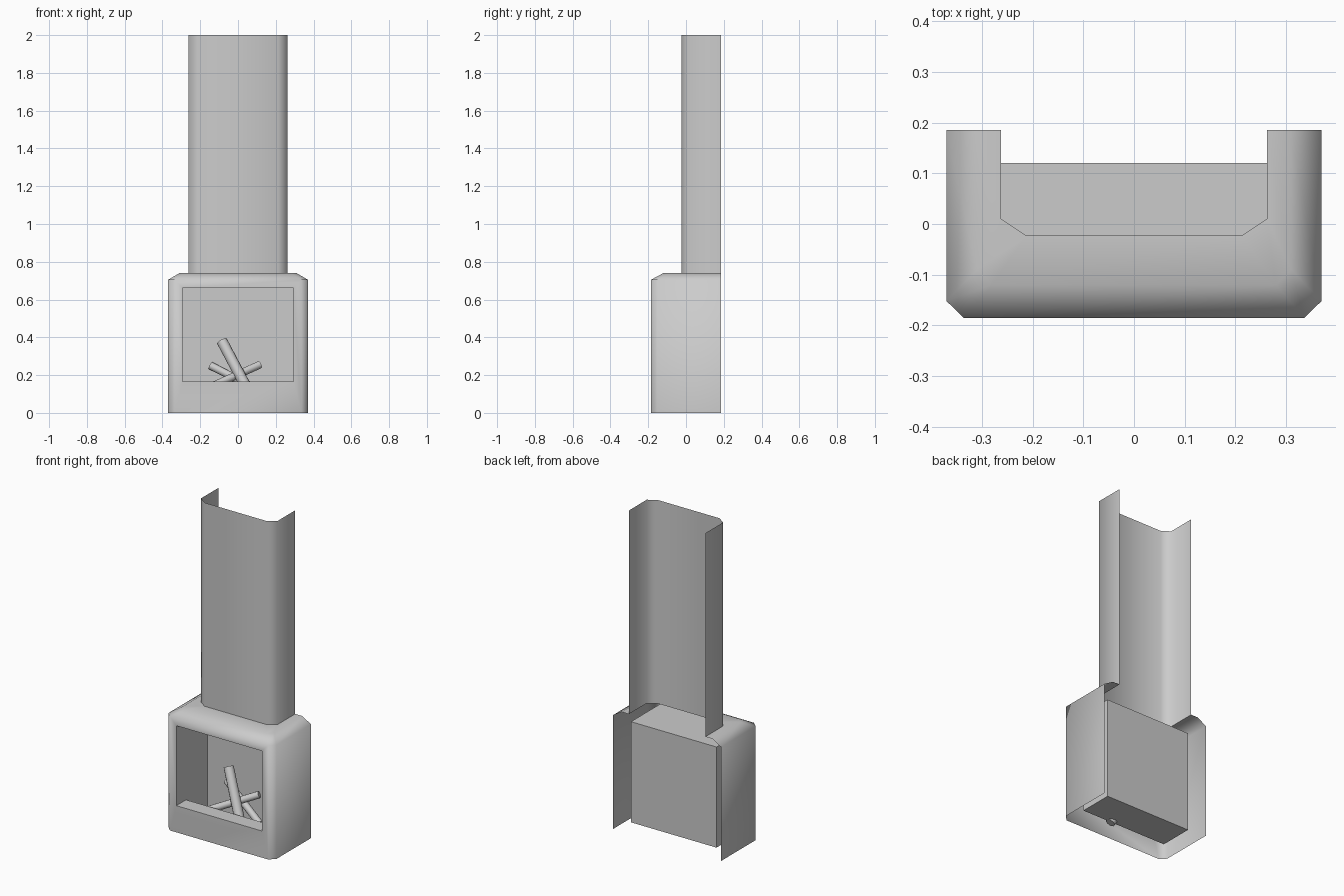
import bpy, bmesh, math
from mathutils import Vector

if "Cube" in bpy.data.objects:
    bpy.data.objects.remove(bpy.data.objects["Cube"])


def make_object(name, bm, smooth_angle=None):
    mesh = bpy.data.meshes.new(name)
    bm.to_mesh(mesh)
    bm.free()
    obj = bpy.data.objects.new(name, mesh)
    bpy.context.collection.objects.link(obj)
    if smooth_angle:
        bpy.ops.object.select_all(action='DESELECT')
        obj.select_set(True)
        bpy.context.view_layer.objects.active = obj
        bpy.ops.object.shade_smooth_by_angle(angle=math.radians(smooth_angle))
    return obj


def ring(bm, half, z):
    """U-shaped outline, open at the back, mirrored from its left half."""
    pts = [(-x, y) for x, y in half] + [(x, y) for x, y in reversed(half)]
    return [bm.verts.new((x, y, z)) for x, y in pts]


BACK, FRONT = 0.185, -0.185
HX, SILL, HEAD = 0.293, 0.165, 0.66   # fire opening

# Mantel and chimney breast: one open-backed shell lofted through rings
bm = bmesh.new()
body = [(0.37, BACK), (0.37, -0.152), (0.336, FRONT)]
shoulder = [(0.31, BACK), (0.31, -0.09), (0.28, -0.12)]
flue = [(0.262, BACK), (0.262, 0.01), (0.212, -0.023)]
rings = [ring(bm, h, z) for h, z in
         ((body, 0), (body, 0.705), (shoulder, 0.74), (flue, 0.74), (flue, 2.0))]
for level, (lo, hi) in enumerate(zip(rings, rings[1:])):
    for i in range(5):
        quad = [lo[i], lo[i + 1], hi[i + 1], hi[i]]
        if level == 0 and i == 2:
            # front panel is a frame around the fire opening
            hole = [bm.verts.new((x, FRONT, z)) for x, z in
                    ((-HX, SILL), (HX, SILL), (HX, HEAD), (-HX, HEAD))]
            for k in range(4):
                n = (k + 1) % 4
                bm.faces.new((quad[k], quad[n], hole[n], hole[k]))
        else:
            bm.faces.new(quad)
make_object("fireplace_shell", bm, 65)

# Firebox: side profile with a sill step, extruded across the opening
bm = bmesh.new()
profile = [(FRONT, SILL), (-0.09, SILL), (-0.09, 0.037),
           (0.12, 0.037), (0.12, HEAD), (FRONT, HEAD)]
left, right = ([bm.verts.new((x, y, z)) for y, z in profile] for x in (-HX, HX))
for i in range(5):
    bm.faces.new((left[i], right[i], right[i + 1], left[i + 1]))
bm.faces.new(left)
bm.faces.new(right[::-1])
make_object("firebox", bm)


# Logs leaning together
def log(name, a, b, radius):
    a, b = Vector(a), Vector(b)
    bm = bmesh.new()
    bmesh.ops.create_cone(bm, cap_ends=True, segments=12, radius1=radius,
                          radius2=radius, depth=(b - a).length)
    bm.transform(Vector((0, 0, 1)).rotation_difference(b - a).to_matrix().to_4x4())
    bmesh.ops.translate(bm, vec=(a + b) / 2, verts=bm.verts)
    make_object(name, bm, 40)


log("upright_log", (0.10, -0.088, 0.03), (-0.085, 0.03, 0.38), 0.029)
log("left_log", (0.15, 0.0, 0.10), (-0.145, 0.10, 0.25), 0.021)
log("right_log", (-0.14, -0.07, 0.14), (0.115, 0.045, 0.255), 0.021)
